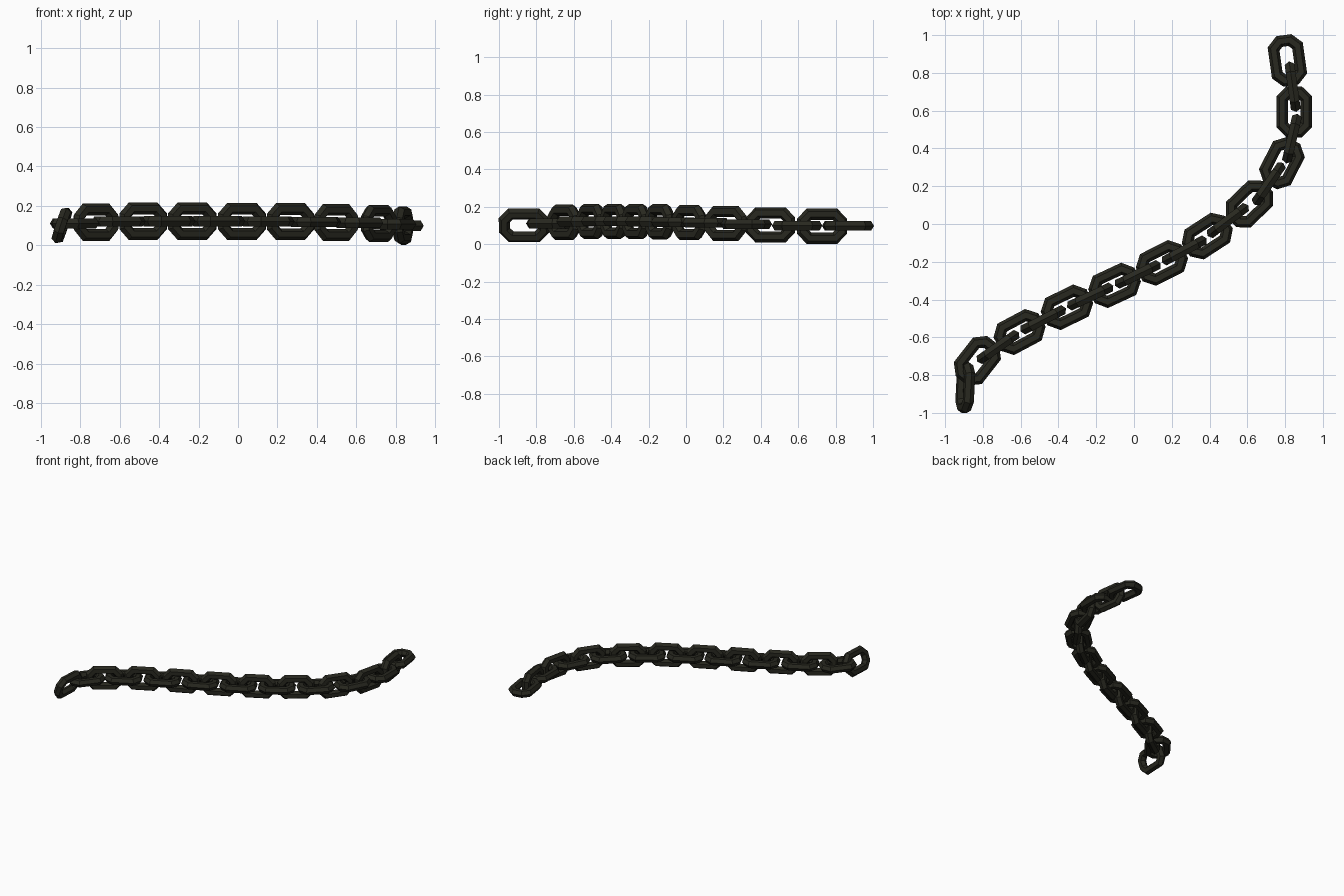
import bpy
import bmesh
import math
from mathutils import Vector, Matrix

if "Cube" in bpy.data.objects:
    bpy.data.objects.remove(bpy.data.objects["Cube"])

iron = bpy.data.materials.new("dark olive iron")
iron.diffuse_color = (0.021, 0.021, 0.014, 1)
iron.use_nodes = True
iron.node_tree.nodes["Principled BSDF"].inputs["Base Color"].default_value = iron.diffuse_color

R = 0.03                      # bar radius (hexagonal bar)
HL, HW = 0.105, 0.064         # half length / half width of bar centreline


def make_link_mesh():
    """Stretched octagonal ring swept with a hexagon, lying flat, long axis x."""
    quarter = [(HL, 0.028), (0.070, HW)]
    path = quarter + [(-x, y) for x, y in reversed(quarter)]
    path += [(-x, -y) for x, y in path]
    path = [Vector(p) for p in path]
    bm = bmesh.new()
    rings = []
    n = len(path)
    for i, p in enumerate(path):
        a = (p - path[i - 1]).normalized()
        b = (path[(i + 1) % n] - p).normalized()
        na, nb = Vector((a.y, -a.x)), Vector((b.y, -b.x))
        out = (na + nb).normalized()
        out /= out.dot(na)    # mitre keeps the bar thickness even
        ring = []
        for k in range(6):
            t = k * math.pi / 3
            q = p + out * (R * math.cos(t))
            ring.append(bm.verts.new((q.x, q.y, R * math.sin(t))))
        rings.append(ring)
    for i in range(n):
        r0, r1 = rings[i], rings[(i + 1) % n]
        for k in range(6):
            m = (k + 1) % 6
            bm.faces.new((r0[k], r0[m], r1[m], r1[k]))
    bmesh.ops.recalc_face_normals(bm, faces=bm.faces)
    me = bpy.data.meshes.new("chain_link")
    bm.to_mesh(me)
    bm.free()
    me.materials.append(iron)
    return me


# x, y, z, yaw of each link from the back right end to the front left end
LINKS = [
    (0.812, 0.866, 0.098, 98), (0.84, 0.727, 0.096, 98),
    (0.848, 0.594, 0.099, 90), (0.836, 0.452, 0.103, 77),
    (0.783, 0.322, 0.107, 63), (0.713, 0.213, 0.111, 55),
    (0.611, 0.106, 0.114, 44), (0.497, 0.018, 0.116, 37),
    (0.388, -0.064, 0.118, 33), (0.266, -0.140, 0.120, 28),
    (0.148, -0.206, 0.121, 27), (0.020, -0.267, 0.121, 26),
    (-0.103, -0.325, 0.122, 25), (-0.232, -0.384, 0.122, 25),
    (-0.355, -0.441, 0.122, 26), (-0.481, -0.507, 0.122, 27),
    (-0.606, -0.572, 0.121, 28), (-0.720, -0.651, 0.117, 35),
    (-0.829, -0.724, 0.111, 52), (-0.893, -0.866, 0.101, 87),
]

mesh = make_link_mesh()
for i, (x, y, z, yaw) in enumerate(LINKS):
    roll = 90 if i % 2 else 0          # every other link stands upright
    if i == len(LINKS) - 1:
        roll += 18                     # last link leans over
    ob = bpy.data.objects.new(f"chain_link_{i + 1}", mesh)
    ob.matrix_world = (Matrix.Translation((x, y, z))
                       @ Matrix.Rotation(math.radians(yaw), 4, 'Z')
                       @ Matrix.Rotation(math.radians(roll), 4, 'X'))
    bpy.context.scene.collection.objects.link(ob)
